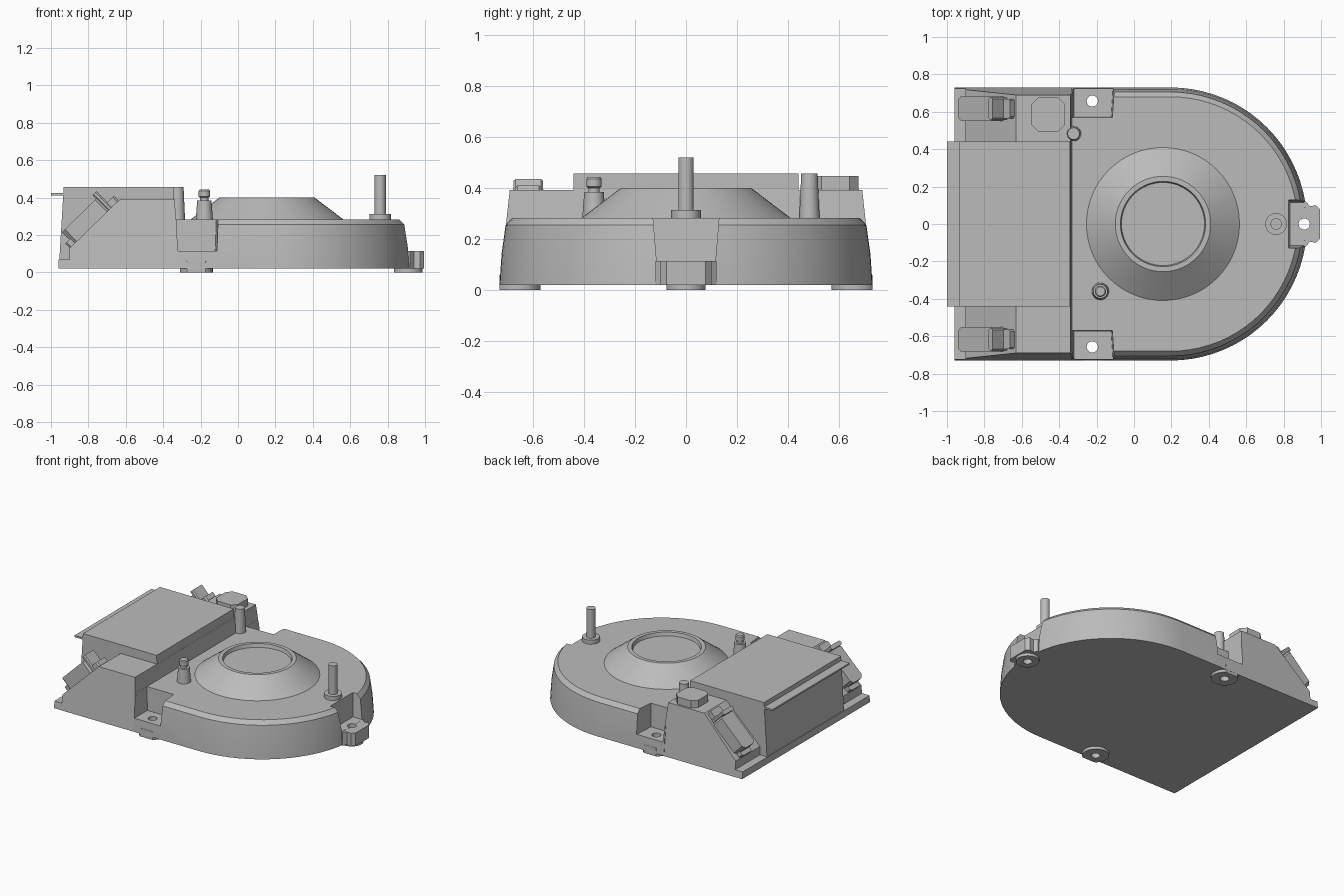
import bpy, bmesh, math
from mathutils import Vector

if "Cube" in bpy.data.objects:
    bpy.data.objects.remove(bpy.data.objects["Cube"])

grey = bpy.data.materials.new("grey metal")
grey.diffuse_color = (0.5, 0.5, 0.5, 1)
grey.use_nodes = True
grey.node_tree.nodes["Principled BSDF"].inputs["Base Color"].default_value = grey.diffuse_color


def finish(name, bm):
    bmesh.ops.recalc_face_normals(bm, faces=bm.faces)
    me = bpy.data.meshes.new(name)
    bm.to_mesh(me)
    bm.free()
    ob = bpy.data.objects.new(name, me)
    bpy.context.collection.objects.link(ob)
    me.materials.append(grey)
    return ob


def loft(name, rings):
    """Skin a list of equal-length point rings and cap both ends."""
    bm = bmesh.new()
    vs = [[bm.verts.new(p) for p in r] for r in rings]
    n = len(rings[0])
    for a, b in zip(vs, vs[1:]):
        for i in range(n):
            j = (i + 1) % n
            bm.faces.new((a[i], a[j], b[j], b[i]))
    bm.faces.new(vs[0])
    bm.faces.new(vs[-1])
    return finish(name, bm)


def turned(name, x, y, profile, n=32, ymax=9):
    """Round part from (radius, z) pairs, optionally trimmed flat at |y| = ymax."""
    ang = [2 * math.pi * i / n for i in range(n)]
    return loft(name, [[(x + r * math.cos(a), max(-ymax, min(ymax, y + r * math.sin(a))), z)
                        for a in ang] for r, z in profile])


def prism(name, pts, z0, z1):
    return loft(name, [[(x, y, z) for x, y in pts] for z in (z0, z1)])


def combine(ob, other, op):
    m = ob.modifiers.new(op, 'BOOLEAN')
    m.operation, m.object, m.solver = op, other, 'EXACT'
    bpy.context.view_layer.objects.active = ob
    bpy.ops.object.modifier_apply(modifier=m.name)
    bpy.data.objects.remove(other)


# Rounded housing: D-shaped plan, tapered wall, bevelled rim
def d_ring(z, inset):
    r, cx = 0.73 - inset, 0.195
    arc = [math.radians(-90 + 180 * i / 40) for i in range(41)]
    return ([(-0.335, -r, z)] + [(cx + r * math.cos(a), r * math.sin(a), z) for a in arc]
            + [(-0.335, r, z)])


body = loft("housing", [d_ring(z, i) for z, i in
                        ((0.02, 0), (0.14, 0.008), (0.255, 0.024), (0.283, 0.05))])

# Raised rear section: stepped and sloped side profile, sides leaning inwards
profile = [(-0.96, 0.02), (-0.96, 0.07), (-0.90, 0.07), (-0.90, 0.13), (-0.63, 0.393),
           (-0.34, 0.393), (-0.33, 0.28), (-0.33, 0.02)]
rear = loft("rear_section", [[(x, s * (0.73 - 0.108 * (z - 0.02)), z) for x, z in profile]
                             for s in (-1, 1)])
combine(body, rear, 'UNION')

# Mounting pockets cut in both sides and in the nose
for s in (-1, 1):
    cut = loft("pocket_cutter", [
        [(-0.322, s * 0.575, 0.115), (-0.122, s * 0.575, 0.115),
         (-0.108, s * 0.8, 0.115), (-0.322, s * 0.8, 0.115)],
        [(-0.331, s * 0.567, 0.32), (-0.115, s * 0.567, 0.32),
         (-0.098, s * 0.8, 0.32), (-0.331, s * 0.8, 0.32)]])
    combine(body, cut, 'DIFFERENCE')
cut = loft("nose_cutter", [[(x, -w, z), (1.1, -w, z), (1.1, w, z), (x, w, z)]
                           for x, w, z in ((0.838, 0.115, 0.115), (0.825, 0.132, 0.32))])
combine(body, cut, 'DIFFERENCE')

# Nose tab
half = [(0.82, 0.11), (0.92, 0.12), (0.94, 0.095), (0.972, 0.1), (0.995, 0.077)]
tab = prism("nose_tab", [(x, -y) for x, y in half] + [(x, y) for x, y in half[::-1]], 0.02, 0.114)
combine(body, tab, 'UNION')

# Feet and screw holes
for x, y, r in ((-0.223, 0.657, 0.088), (-0.223, -0.657, 0.088), (0.91, 0, 0.077)):
    combine(body, turned("foot", x, y, [(r, 0), (r, 0.06)], 32, 0.729), 'UNION')
    combine(body, turned("hole_cutter", x, y, [(0.03, -0.1), (0.03, 0.2)], 20), 'DIFFERENCE')

# Central cover with slightly leaning walls and a thin rear ledge
loft("cover", [[(a, -0.44, z), (b, -0.44, z), (b, 0.44, z), (a, 0.44, z)]
               for a, b, z in ((-0.958, -0.335, 0.021), (-0.932, -0.342, 0.456))])
prism("cover_ledge", [(-1, -0.44), (-0.9, -0.44), (-0.9, 0.44), (-1, 0.44)], 0.412, 0.424)

# Cone with a shallow round recess
turned("cone", 0.155, 0, [(0.413, 0.28), (0.255, 0.4), (0.228, 0.4), (0.222, 0.375)], 64)

# Posts on the deck
turned("tall_pin", 0.76, 0, [(0.058, 0.28), (0.058, 0.313), (0.03, 0.313), (0.03, 0.52)])
turned("stepped_post", -0.18, -0.36, [(0.046, 0.28), (0.038, 0.385), (0.022, 0.385),
                                      (0.022, 0.4), (0.03, 0.405), (0.03, 0.436), (0.024, 0.443)])
turned("plain_post", -0.323, 0.483, [(0.04, 0.28), (0.032, 0.456)])


# Low pad with cut corners
def cut_corners(x0, x1, y0, y1, c):
    return [(x0 + c, y0), (x1 - c, y0), (x1, y0 + c), (x1, y1 - c),
            (x1 - c, y1), (x0 + c, y1), (x0, y1 - c), (x0, y0 + c)]


prism("corner_pad", cut_corners(-0.547, -0.37, 0.495, 0.675, 0.035), 0.39, 0.446)

# Sloped connectors: stacked plates set along the rear slope
origin = Vector((-0.90, 0, 0.13))
along = Vector((0.27, 0, 0.263)).normalized()
out = Vector((-along.z, 0, along.x))
for s in (-1, 1):
    for part, u0, u1, w, n0, n1, c in (("connector_base", 0.0, 0.365, 0.052, -0.01, 0.035, 0.01),
                                       ("connector_body", 0.03, 0.30, 0.066, -0.01, 0.09, 0.022),
                                       ("connector_ridge", 0.285, 0.315, 0.058, -0.01, 0.118, 0.008)):
        pts = cut_corners(u0, u1, -w, w, c)
        loft(part, [[origin + along * u + out * n + Vector((0, s * 0.617 + v, 0)) for u, v in pts]
                    for n in (n0, n1)])

# Smooth shading on curves, crisp edges elsewhere
for ob in bpy.context.scene.objects:
    ob.select_set(True)
bpy.context.view_layer.objects.active = body
bpy.ops.object.shade_smooth_by_angle(angle=math.radians(20))
